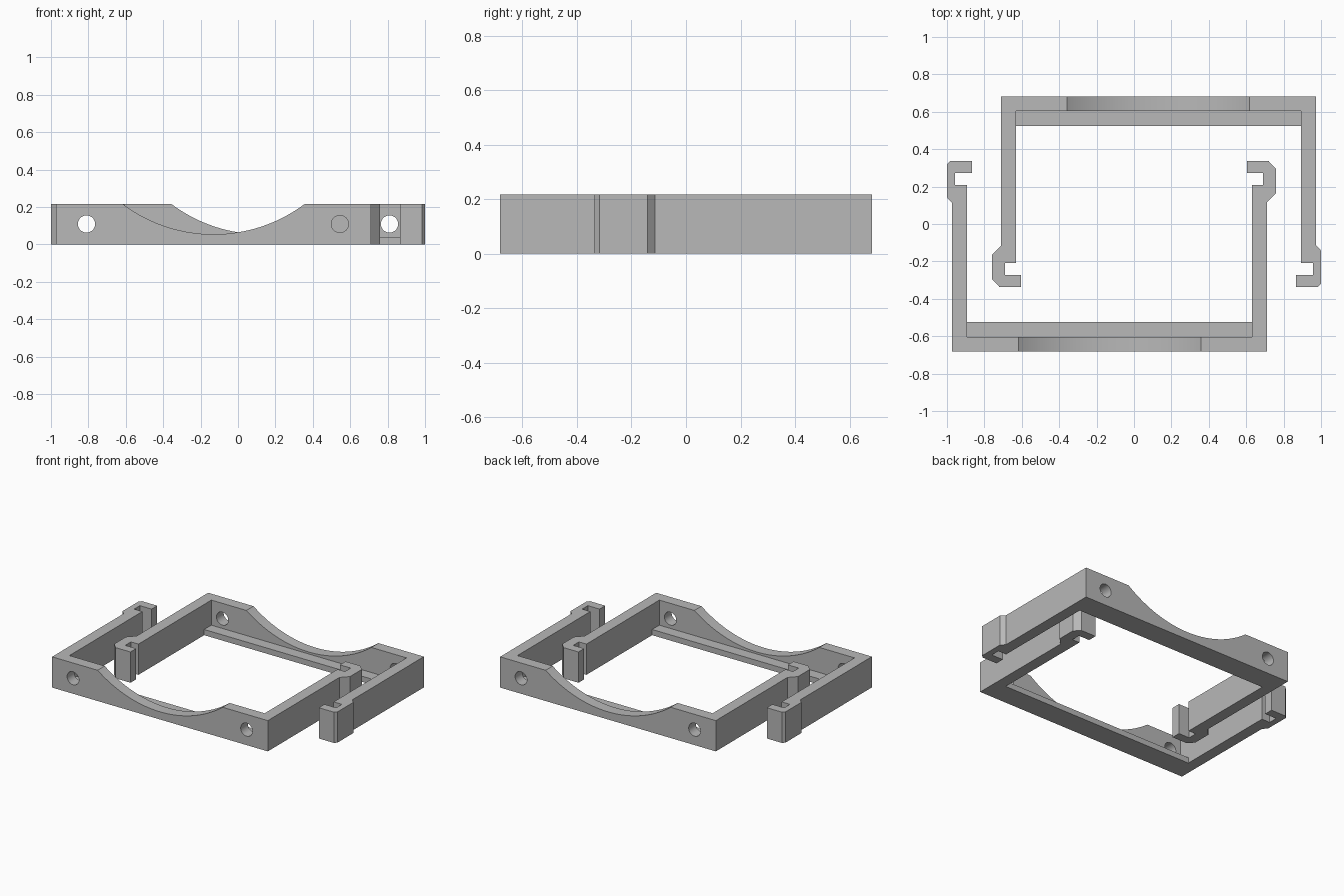
import bpy
import bmesh
from math import pi
from mathutils import Matrix

cube = bpy.data.objects.get("Cube")
if cube:
    bpy.data.objects.remove(cube, do_unlink=True)

HEIGHT = 0.217
FRONT, PLATE_IN, LEDGE_IN = -0.683, -0.604, -0.524
LEFT_IN, RIGHT_IN = -0.893, 0.631

grey = bpy.data.materials.new("plain grey")
grey.use_nodes = True
grey.diffuse_color = (0.48, 0.48, 0.48, 1)
grey.node_tree.nodes["Principled BSDF"].inputs["Base Color"].default_value = (0.48, 0.48, 0.48, 1)


def add_object(name, bm):
    bmesh.ops.recalc_face_normals(bm, faces=bm.faces)
    mesh = bpy.data.meshes.new(name)
    bm.to_mesh(mesh)
    bm.free()
    mesh.materials.append(grey)
    obj = bpy.data.objects.new(name, mesh)
    bpy.context.collection.objects.link(obj)
    return obj


def prism(name, outline, height):
    bm = bmesh.new()
    face = bm.faces.new([bm.verts.new((x, y, 0)) for x, y in outline])
    top = bmesh.ops.extrude_face_region(bm, geom=[face])["geom"]
    bmesh.ops.translate(bm, vec=(0, 0, height),
                        verts=[v for v in top if isinstance(v, bmesh.types.BMVert)])
    return add_object(name, bm)


def bore(name, x, z, radius, segments):
    """Cylinder along y that passes through the end plate."""
    bm = bmesh.new()
    place = Matrix.Translation((x, PLATE_IN - 0.04, z)) @ Matrix.Rotation(pi / 2, 4, "X")
    bmesh.ops.create_cone(bm, cap_ends=True, segments=segments, radius1=radius,
                          radius2=radius, depth=0.2, matrix=place)
    return add_object(name, bm)


def combine(target, tool, operation):
    tool.hide_render = True
    mod = target.modifiers.new(operation.lower(), "BOOLEAN")
    mod.operation, mod.solver, mod.object = operation, "EXACT", tool
    bpy.context.view_layer.objects.active = target
    bpy.ops.object.modifier_apply(modifier=mod.name)
    bpy.data.objects.remove(tool, do_unlink=True)


# U-shaped body with a snap hook at the end of each arm
right_hook = [(0.711, 0.115), (0.759, 0.165), (0.759, 0.296), (0.72, 0.336), (0.604, 0.336),
              (0.604, 0.273), (0.689, 0.273), (0.689, 0.209), (RIGHT_IN, 0.209)]
left_hook = [(LEFT_IN, 0.209), (-0.957, 0.209), (-0.957, 0.273), (-0.866, 0.273),
             (-0.866, 0.336), (-0.984, 0.336), (-1, 0.318), (-1, 0.142), (-0.973, 0.113)]
outline = ([(-0.973, FRONT), (0.711, FRONT)] + right_hook
           + [(RIGHT_IN, PLATE_IN), (LEFT_IN, PLATE_IN)] + left_hook)
bracket = prism("front_bracket", outline, HEIGHT)

# Low ledge behind the plate, let into the body a little
lap = 0.02
x0, x1 = LEFT_IN - lap, RIGHT_IN + lap
ledge = prism("ledge", [(x0, PLATE_IN - lap), (x1, PLATE_IN - lap),
                        (x1, LEDGE_IN), (x0, LEDGE_IN)], 0.04)
combine(bracket, ledge, "UNION")

# Wide arc and two screw holes in the plate
combine(bracket, bore("arc_cutter", -0.13, 0.865, 0.811, 160), "DIFFERENCE")
for x in (-0.81, 0.545):
    combine(bracket, bore("hole_cutter", x, 0.109, 0.046, 32), "DIFFERENCE")

bpy.ops.object.select_all(action="DESELECT")
bracket.select_set(True)
bpy.context.view_layer.objects.active = bracket
bpy.ops.object.shade_smooth_by_angle(angle=0.5)

# Matching bracket turned half way round
back = bracket.copy()
back.data = bracket.data.copy()
back.name = "back_bracket"
back.rotation_euler.z = pi
bpy.context.collection.objects.link(back)
